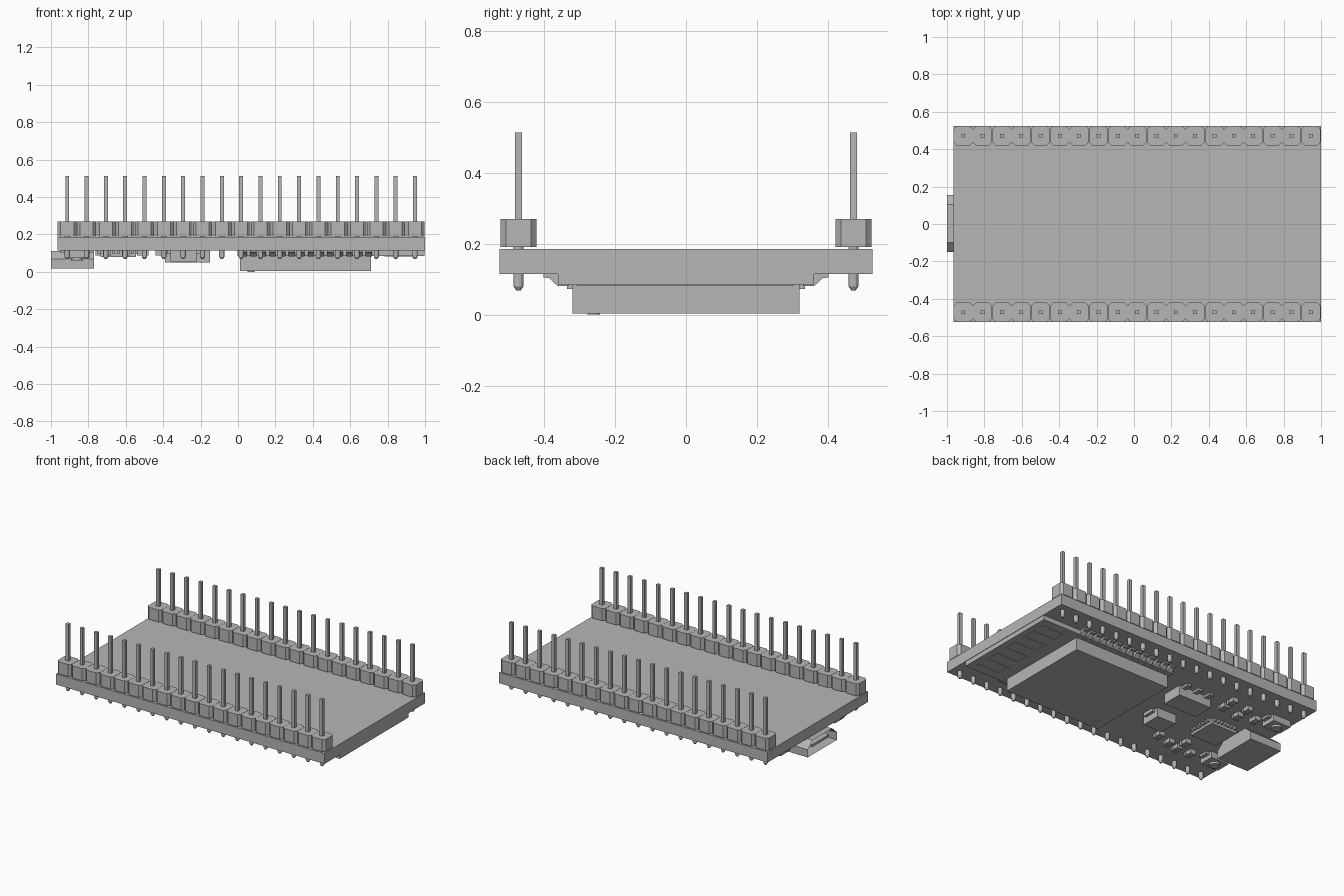
import bpy, bmesh, math
from mathutils import Vector

cube = bpy.data.objects.get("Cube")
if cube:
    bpy.data.objects.remove(cube, do_unlink=True)

grey = bpy.data.materials.new("plain_grey")
grey.use_nodes = True
COLOUR = (0.47, 0.47, 0.47, 1)
grey.diffuse_color = COLOUR
grey.node_tree.nodes["Principled BSDF"].inputs["Base Color"].default_value = COLOUR

BOARD_Z = 0.115          # underside of the main board, where the parts sit
SLAB_Z = 0.085           # underside of the radio module board


def prism(bm, pts, axis, lo, hi):
    """Extrude a 2D outline along x or z."""
    place = (lambda p, t: (t, p[0], p[1])) if axis == "x" else (lambda p, t: (p[0], p[1], t))
    face = bm.faces.new([bm.verts.new(place(p, lo)) for p in pts])
    top = bmesh.ops.extrude_face_region(bm, geom=[face])["geom"]
    shift = Vector(place((0, 0), hi - lo))
    bmesh.ops.translate(bm, vec=shift, verts=[g for g in top if isinstance(g, bmesh.types.BMVert)])


def box(bm, x, y, z0, z1, w, d):
    prism(bm, [(x - w / 2, y - d / 2), (x + w / 2, y - d / 2),
               (x + w / 2, y + d / 2), (x - w / 2, y + d / 2)], "z", z0, z1)


def chamfered(w, c):
    h = w / 2
    return [(h, c - h), (h, h - c), (h - c, h), (c - h, h),
            (-h, h - c), (-h, c - h), (c - h, -h), (h - c, -h)]


def cone(bm, x, y, z0, z1, r0, r1, sides=12):
    made = bmesh.ops.create_cone(bm, cap_ends=True, segments=sides, radius1=r0, radius2=r1, depth=z1 - z0)
    bmesh.ops.translate(bm, vec=(x, y, (z0 + z1) / 2), verts=made["verts"])


def finish(bm, name):
    bmesh.ops.recalc_face_normals(bm, faces=bm.faces)
    mesh = bpy.data.meshes.new(name)
    bm.to_mesh(mesh)
    bm.free()
    mesh.materials.append(grey)
    obj = bpy.data.objects.new(name, mesh)
    bpy.context.collection.objects.link(obj)
    return obj


# Main board
bm = bmesh.new()
box(bm, 0.0175, 0, BOARD_Z, 0.185, 1.965, 1.05)
finish(bm, "main_board")

# Two rows of header blocks with their pins
PITCH, COUNT, FIRST = 0.1033, 19, -0.913
for side, label in ((-1, "front"), (1, "back")):
    blocks, pins = bmesh.new(), bmesh.new()
    y = side * 0.472
    for i in range(COUNT):
        x = FIRST + i * PITCH
        prism(blocks, [(x + a, y + b) for a, b in chamfered(0.102, 0.016)], "z", 0.19, 0.27)
        box(pins, x, y, 0.27, 0.513, 0.021, 0.021)
        cone(pins, x, y, 0.08, 0.19, 0.014, 0.014)
        cone(pins, x, y, 0.068, 0.08, 0.006, 0.014)
    finish(blocks, label + "_header_blocks")
    finish(pins, label + "_header_pins")

# Radio module board, metal shield and orientation dot
bm = bmesh.new()
box(bm, 0.497, 0, SLAB_Z, BOARD_Z, 1.0, 0.72)
finish(bm, "module_board")
bm = bmesh.new()
box(bm, 0.362, 0, 0.003, SLAB_Z, 0.7, 0.64)
cone(bm, 0.07, -0.26, 0, 0.003, 0.018, 0.018, 20)
finish(bm, "module_shield")

# Solder leads along both long sides of the module
bm = bmesh.new()
for side in (-1, 1):
    outline = [(0.402, BOARD_Z), (0.402, 0.105), (0.385, 0.103), (0.362, 0.081), (0.33, 0.081), (0.33, BOARD_Z)]
    for i in range(14):
        x = 0.03 + i * 0.0515
        prism(bm, [(side * a, b) for a, b in outline], "x", x - 0.017, x + 0.017)
finish(bm, "module_leads")

# Folded antenna trace
bm = bmesh.new()
STEP = 0.085
for i in range(8):
    y = -0.3 + i * STEP
    box(bm, 0.87, y, SLAB_Z - 0.003, SLAB_Z, 0.17, 0.018)
    if i < 7:
        x = 0.947 if i % 2 else 0.793
        box(bm, x, y + STEP / 2, SLAB_Z - 0.003, SLAB_Z, 0.018, STEP)
finish(bm, "antenna_trace")

# Hollow socket with sloped shoulders and an inner tongue
bm = bmesh.new()
prism(bm, [(-0.15, 0.017), (0.155, 0.017), (0.155, 0.068), (0.105, 0.112), (-0.1, 0.112), (-0.15, 0.068)],
      "x", -1.0, -0.77)
bmesh.ops.recalc_face_normals(bm, faces=bm.faces)
mouth = min(bm.faces, key=lambda f: f.calc_center_median().x)
bmesh.ops.inset_region(bm, faces=[mouth], thickness=0.012)
bmesh.ops.translate(bm, vec=(0.18, 0, 0), verts=mouth.verts)
box(bm, -0.9, 0, 0.055, 0.072, 0.17, 0.18)
finish(bm, "socket_shell")

# Push buttons on either side of the socket
bm = bmesh.new()
for side in (-1, 1):
    box(bm, -0.86, side * 0.285, 0.073, BOARD_Z, 0.13, 0.1)
    cone(bm, -0.86, side * 0.285, 0.06, 0.073, 0.032, 0.032, 24)
    for end in (-1, 1):
        box(bm, -0.86 + end * 0.075, side * 0.285, 0.1, BOARD_Z, 0.03, 0.06)
finish(bm, "push_buttons")

# Square chip with leads on four sides
bm = bmesh.new()
CX, CY = -0.64, -0.03
box(bm, CX, CY, 0.08, BOARD_Z, 0.19, 0.19)
for i in range(7):
    t = (i - 3) * 0.025
    for side in (-1, 1):
        box(bm, CX + t, CY + side * 0.1, 0.095, BOARD_Z, 0.012, 0.025)
        box(bm, CX + side * 0.1, CY + t, 0.095, BOARD_Z, 0.025, 0.012)
finish(bm, "square_chip")

# Voltage regulator with tab and legs
bm = bmesh.new()
box(bm, -0.27, 0.17, 0.05, BOARD_Z, 0.24, 0.14)
box(bm, -0.27, 0.08, 0.1, BOARD_Z, 0.12, 0.06)
for i in (-1, 0, 1):
    box(bm, -0.27 + i * 0.085, 0.26, 0.1, BOARD_Z, 0.03, 0.06)
finish(bm, "regulator")

# Block capacitor
bm = bmesh.new()
box(bm, -0.29, -0.11, 0.055, BOARD_Z, 0.14, 0.13)
box(bm, -0.29, -0.11, 0.095, BOARD_Z, 0.18, 0.08)
finish(bm, "block_capacitor")

# Small two-ended components
bm = bmesh.new()
SPOTS = [(-0.42, -0.27), (-0.52, -0.3), (-0.6, -0.32), (-0.6, -0.24), (-0.7, -0.32),
         (-0.5, 0.23), (-0.5, 0.31), (-0.63, 0.29), (-0.63, 0.2), (-0.74, 0.23)]
for x, y in SPOTS:
    box(bm, x, y, 0.09, BOARD_Z, 0.035, 0.035)
    for end in (-1, 1):
        box(bm, x, y + end * 0.022, 0.086, BOARD_Z, 0.042, 0.016)
finish(bm, "small_components")
